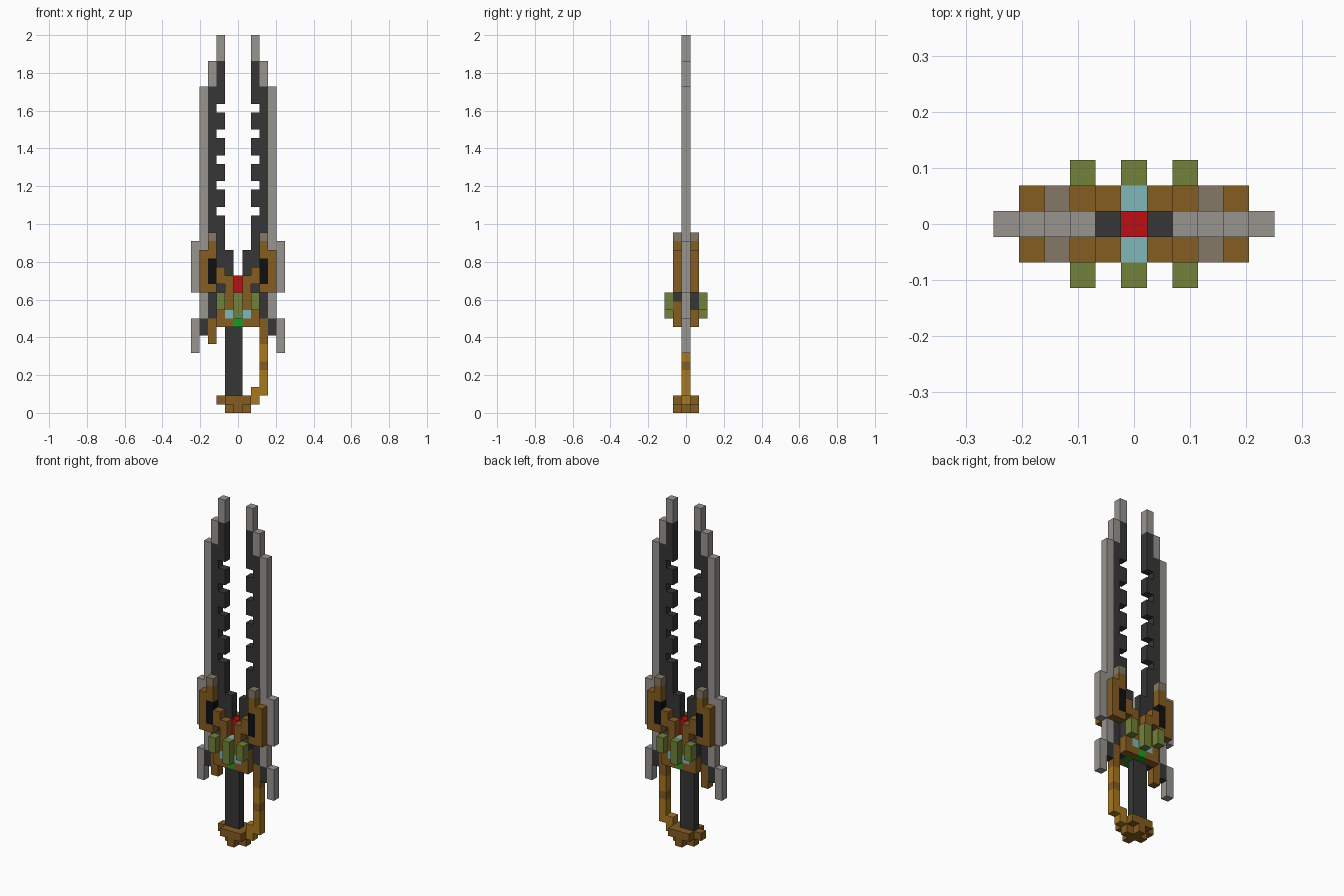
import bpy, bmesh
from mathutils import Matrix, Vector

cube = bpy.data.objects.get("Cube")
if cube:
    bpy.data.objects.remove(cube, do_unlink=True)

U = 2 / 44  # size of one block


def linear(c):
    c /= 255
    return c / 12.92 if c <= 0.04045 else ((c + 0.055) / 1.055) ** 2.4


def material(name, *rgb):
    m = bpy.data.materials.new(name)
    col = (*[linear(c) for c in rgb], 1)
    m.diffuse_color = col
    m.use_nodes = True
    m.node_tree.nodes["Principled BSDF"].inputs["Base Color"].default_value = col
    return m


steel = material("light steel", 152, 148, 143)
dark = material("dark iron", 54, 54, 54)
black = material("black", 16, 16, 16)
brown = material("bronze brown", 133, 93, 33)
gold = material("old gold", 168, 120, 32)
dusty = material("dusty bronze", 131, 120, 102)
olive = material("olive green", 114, 130, 58)
cyan = material("pale cyan", 128, 184, 186)
green = material("bright green", 18, 160, 35)
red = material("red", 190, 15, 18)

CORE = (-0.5, 0.5)     # middle layer, in blocks of depth
FRONT = (-1.5, -0.5)   # plate layer in front of the core
STUD = (-2.5, -1.5)    # outermost layer


def part(name, mat, boxes, depth=CORE, sides=False, both=False):
    """Boxes are (x0, x1, z0, z1) in blocks; sides mirrors in x, both in y."""
    bm = bmesh.new()
    for x0, x1, z0, z1 in boxes:
        for sx in ((1, -1) if sides else (1,)):
            for sy in ((1, -1) if both else (1,)):
                mid = Vector((sx * (x0 + x1) / 2, sy * sum(depth) / 2, (z0 + z1) / 2)) * U
                size = Vector((x1 - x0, depth[1] - depth[0], z1 - z0)) * U
                bmesh.ops.create_cube(bm, size=1, matrix=Matrix.LocRotScale(mid, None, size))
    mesh = bpy.data.meshes.new(name)
    bm.to_mesh(mesh)
    bm.free()
    mesh.materials.append(mat)
    ob = bpy.data.objects.new(name, mesh)
    bpy.context.collection.objects.link(ob)
    return ob


# Twin blades: stepped outer edge, dark spine and inner teeth
part("blade_edges", steel, [(3.5, 4.5, 11, 38), (2.5, 3.5, 38, 41), (1.5, 2.5, 41, 44)], sides=True)
part("blade_spines", dark, [(2.5, 3.5, 11, 38)], sides=True)
teeth = [(1.5, 2.5, 10, 23)]
teeth += [(1.5, 2.5, z, z + 2) for z in range(24, 36, 3)]
teeth += [(1.5, 2.5, 36, 41)]
part("blade_teeth", dark, teeth, sides=True)
part("blade_roots", dark, [(0.5, 1.5, 11, 19)], sides=True)

# Guard wings and hooks
part("guard_wings", steel, [(4.5, 5.5, 14, 20), (4.5, 5.5, 7, 11)], sides=True)
part("wing_links", dark, [(3.5, 4.5, 9, 11)], sides=True)
part("guard_hooks", brown, [(2.5, 3.5, 8, 11)], sides=True)

# Side plates framing black insets
part("side_plates", brown, [(3.5, 4.5, 14, 19), (2.5, 3.5, 18, 20), (2.5, 3.5, 14, 15),
                            (1.5, 2.5, 15, 17), (0.5, 1.5, 12, 16)], FRONT, True, True)
part("plate_caps", dusty, [(2.5, 3.5, 20, 21)], FRONT, True, True)
part("plate_insets", black, [(2.5, 3.5, 15, 18)], FRONT, True, True)

# Centre of the guard
part("guard_core", dark, [(-0.5, 0.5, 11, 14)])
part("gem", red, [(-0.5, 0.5, 14, 16)])
part("cyan_centre", cyan, [(-0.5, 0.5, 11, 14)], FRONT, both=True)
part("cyan_side_blocks", cyan, [(0.5, 1.5, 11, 12)], FRONT, True, True)
part("lower_collar", brown, [(1.5, 2.5, 10, 12), (0.5, 1.5, 10, 11)], FRONT, True, True)
part("green_collar", green, [(-0.5, 0.5, 10, 11)], FRONT, both=True)
part("green_collar_core", green, [(-1.5, 1.5, 10, 11)])
part("stud_backing", dark, [(1.5, 2.5, 13, 14)], FRONT, True, True)
part("stud_backing_front", brown, [(1.5, 2.5, 12, 13)], FRONT, True)
part("stud_backing_back", dark, [(1.5, 2.5, 12, 13)], (0.5, 1.5), True)
part("side_studs", olive, [(1.5, 2.5, 12, 14)], STUD, True, True)
part("centre_stud", olive, [(-0.5, 0.5, 11, 14)], STUD, both=True)

# Grip, knuckle bow and pommel
part("grip", dark, [(-1.5, 0.5, 2, 10)])
part("knuckle_bow", gold, [(2.5, 3.5, 6, 8), (2.5, 3.5, 2, 5), (1.5, 2.5, 1, 3)])
part("knuckle_band", brown, [(2.5, 3.5, 5, 6)])
part("pommel_core", brown, [(-2.5, 1.5, 1, 2), (-1.5, 1.5, 0, 1)])
part("pommel_faces", brown, [(-1.5, 1.5, 1, 2), (-0.5, 0.5, 0, 1)], FRONT, both=True)
